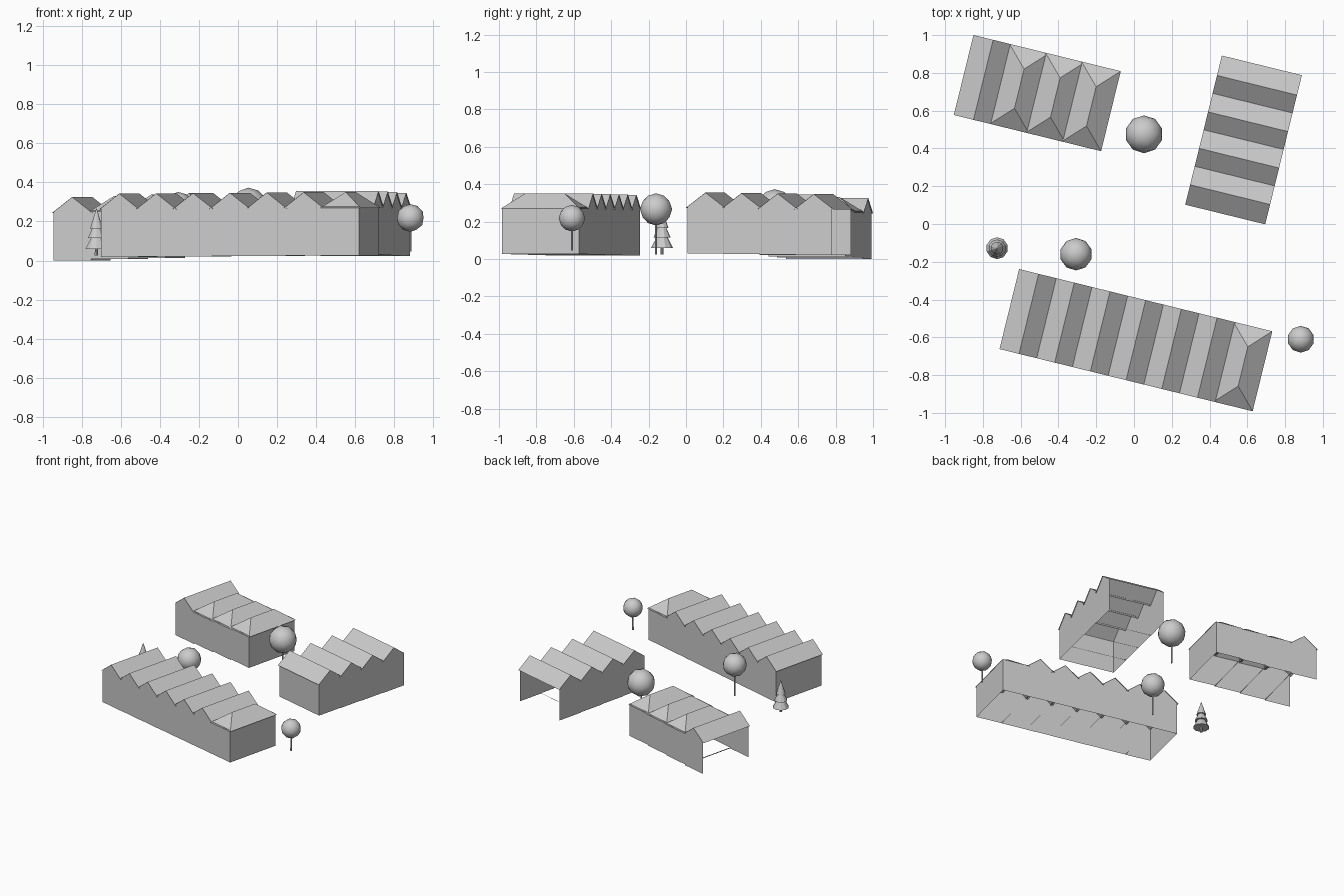
import bpy, bmesh, math
from mathutils import Matrix, Vector

if "Cube" in bpy.data.objects:
    bpy.data.objects.remove(bpy.data.objects["Cube"])

ANGLE = math.radians(-13.8)
EAVE, RIDGE = 0.25, 0.325      # heights above each bay's base
OVER = 0.009                   # eave overhang
SIDE = 0.006                   # gable overhang
HALF = 0.212                   # half depth of the walls
HIP = 0.105                    # hip inset


def mesh_object(name, faces, matrix):
    bm = bmesh.new()
    for f in faces:
        bm.faces.new([bm.verts.new(p) for p in f])
    bmesh.ops.remove_doubles(bm, verts=bm.verts, dist=1e-5)
    me = bpy.data.meshes.new(name)
    bm.to_mesh(me)
    bm.free()
    ob = bpy.data.objects.new(name, me)
    ob.matrix_world = matrix
    bpy.context.collection.objects.link(ob)
    return ob


def building(name, centre, angle, length, bays, z0, z1, hips=(), open_start=False):
    """Row of bays, each with its own roof, stepping gently with the ground."""
    M = Matrix.Translation((*centre, 0)) @ Matrix.Rotation(angle, 4, 'Z')
    inner = length - 2 * OVER
    pitch = inner / bays
    drop = OVER * (RIDGE - EAVE) / (pitch / 2)
    base = [z0 + (z1 - z0) * i / (bays - 1) for i in range(bays)]
    walls = []
    for i, b in enumerate(base):
        a, c = -inner / 2 + i * pitch, -inner / 2 + (i + 1) * pitch
        m, e, r = (a + c) / 2, b + EAVE, b + RIDGE
        hip = i in hips
        # long side walls with gable tops
        for s in (-1, 1):
            w = s * HALF
            outline = [(a, w, b), (c, w, b), (c, w, e)]
            if not hip:
                outline.append((m, w, r))
            outline.append((a, w, e))
            walls.append(outline if s < 0 else outline[::-1])
        # end walls
        if i == 0 and not open_start:
            walls.append([(a, HALF, b), (a, -HALF, b), (a, -HALF, e), (a, HALF, e)])
        if i == bays - 1:
            walls.append([(c, -HALF, b), (c, HALF, b), (c, HALF, e), (c, -HALF, e)])
        else:
            # thin step at the seam with the next bay
            n = base[i + 1]
            walls.append([(c, -HALF, b), (c, HALF, b), (c, HALF, n), (c, -HALF, n)])
        # roof slopes and hips
        h = HALF + SIDE
        k = HALF - HIP if hip else h
        L, R, low = a - OVER, c + OVER, e - drop
        roof = [[(L, h, low), (L, -h, low), (m, -k, r), (m, k, r)],
                [(R, -h, low), (R, h, low), (m, k, r), (m, -k, r)]]
        if hip:
            roof += [[(L, -h, low), (R, -h, low), (m, -k, r)],
                     [(R, h, low), (L, h, low), (m, k, r)]]
        mesh_object(f"{name}_roof_{i + 1}", roof, M)
    mesh_object(f"{name}_walls", walls, M)


def cone(name, x, y, z0, z1, r0, r1, sides):
    bpy.ops.mesh.primitive_cone_add(vertices=sides, radius1=r0, radius2=r1,
                                    depth=z1 - z0, location=(x, y, (z0 + z1) / 2))
    bpy.context.object.name = name


def round_tree(name, x, y, z, r, ground):
    cone(name + "_trunk", x, y, ground, z - r * 0.8, 0.006, 0.005, 6)
    bpy.ops.mesh.primitive_ico_sphere_add(subdivisions=2, radius=r, location=(x, y, z))
    bpy.context.object.name = name + "_crown"
    bpy.ops.object.shade_smooth()


# three halls around a yard
building("front_hall", (0.01, -0.615), ANGLE, 1.38, 7, 0.018, 0.026, hips=(6,))
building("back_left_hall", (-0.512, 0.693), ANGLE, 0.803, 4, 0.0, 0.02,
         hips=(1, 2, 3), open_start=True)
building("back_right_hall", (0.58, 0.445), ANGLE - math.pi / 2, 0.813, 4, 0.022, 0.03,
         open_start=True)

# round trees
round_tree("yard_tree", 0.053, 0.475, 0.273, 0.1, 0.03)
round_tree("left_tree", -0.307, -0.16, 0.265, 0.086, 0.025)
round_tree("right_tree", 0.883, -0.61, 0.218, 0.071, 0.045)

# conifer with stacked tiers
px, py = -0.725, -0.128
cone("conifer_trunk", px, py, 0.025, 0.08, 0.009, 0.008, 8)
for i, (zb, zt, rb, rt) in enumerate([(0.06, 0.135, 0.058, 0.02),
                                      (0.115, 0.185, 0.046, 0.014),
                                      (0.165, 0.27, 0.034, 0.0)]):
    cone(f"conifer_tier_{i + 1}", px, py, zb, zt, rb, rt, 10)
